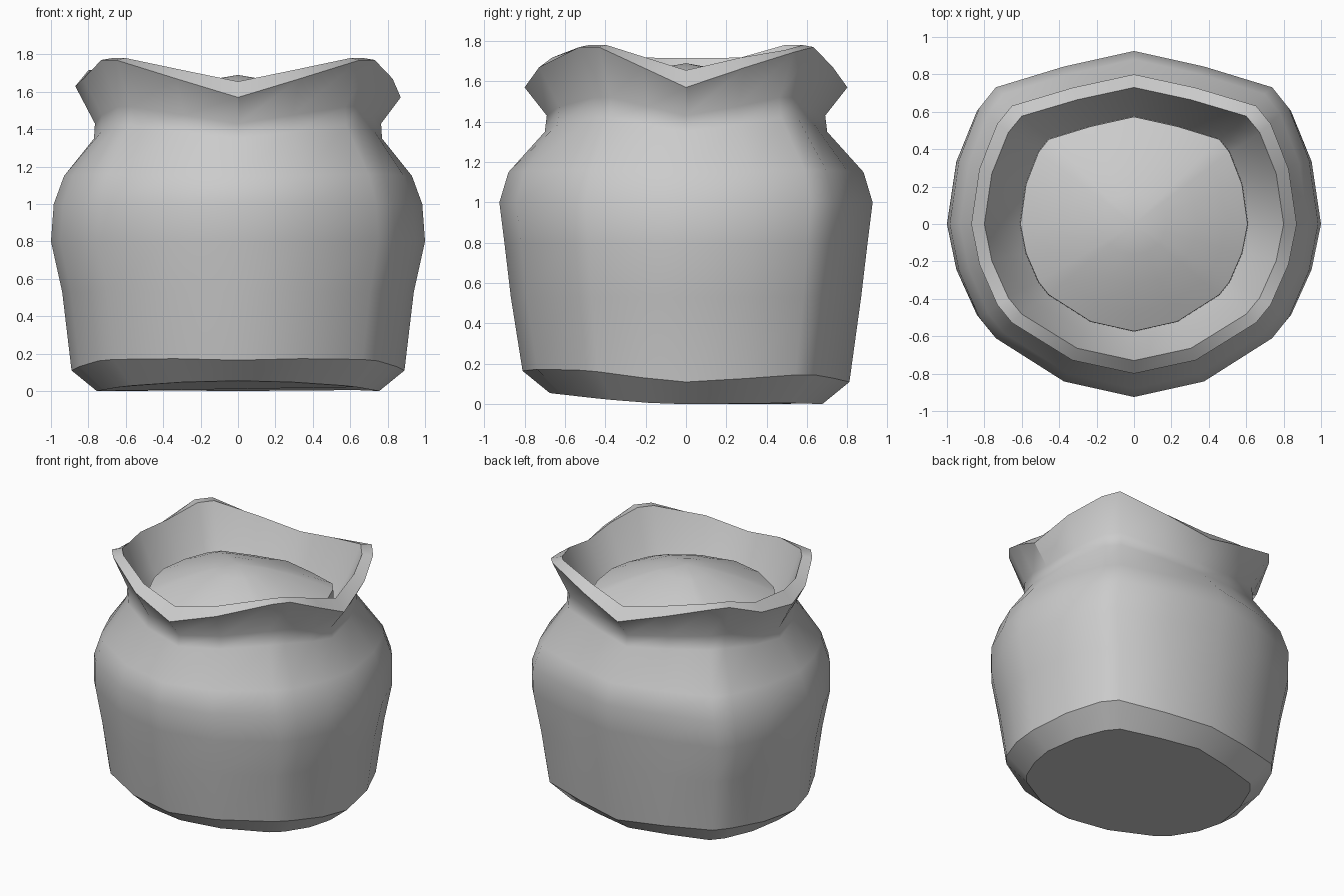
import bpy, bmesh
from math import radians

cube = bpy.data.objects.get("Cube")
if cube:
    bpy.data.objects.remove(cube, do_unlink=True)

mat = bpy.data.materials.new("plain grey cloth")
mat.use_nodes = True
mat.diffuse_color = (0.6, 0.6, 0.6, 1)
mat.node_tree.nodes["Principled BSDF"].inputs["Base Color"].default_value = (0.6, 0.6, 0.6, 1)

# Rounded-square plan, one quarter from back to side: x, back y, front y, corner weight
QUARTER = [(0, 1, 1, 0), (.38, .91, .91, .5), (.75, .79, .66, 1),
           (.84, .67, .54, 1), (.95, .37, .27, .5), (1, 0, 0, 0)]


def plan():
    back_left = [(x, b, w) for x, b, f, w in QUARTER]
    front_left = [(x, -f, w) for x, b, f, w in QUARTER[-2::-1]]
    half = back_left + front_left
    return half + [(-x, y, w) for x, y, w in half[-2:0:-1]]


def ring(bm, rx, ry, z_axis, z_corner, tweak=None):
    verts = []
    for x, y, w in plan():
        z = z_axis + (z_corner - z_axis) * w
        if tweak:
            z += tweak(x, y)
        verts.append(bm.verts.new((x * rx, y * ry, z)))
    return verts


def loft(bm, rings):
    for a, b in zip(rings, rings[1:]):
        n = len(a)
        for i in range(n):
            j = (i + 1) % n
            bm.faces.new((a[j], a[i], b[i], b[j]))


def crease(bm, a, b):
    bm.edges.get((a, b)).smooth = False


def finish(name, bm):
    bmesh.ops.recalc_face_normals(bm, faces=bm.faces)
    mesh = bpy.data.meshes.new(name)
    bm.to_mesh(mesh)
    bm.free()
    mesh.materials.append(mat)
    obj = bpy.data.objects.new(name, mesh)
    bpy.context.collection.objects.link(obj)
    bpy.ops.object.select_all(action='DESELECT')
    obj.select_set(True)
    bpy.context.view_layer.objects.active = obj
    bpy.ops.object.shade_smooth_by_angle(angle=radians(55), keep_sharp_edges=True)


# Uneven parts: raised front of the base, lip sag and a slight fold in one corner
def base_lift(x, y):
    return .055 * max(0, -y) ** 2


def lip_sag(x, y):
    if x > .8 and y > .5:
        return -.025
    return .06 if x < -.98 else 0


# Sack body: base, belly, shoulder, neck, flared lip, inner throat
SECTIONS = [
    (.755, .675, 0, .005, base_lift),
    (.89, .81, .11, .145, base_lift),
    (.94, .868, .53, .53, None),
    (1, .90, .8, .8, None),
    (.985, .925, 1, 1, None),
    (.93, .88, 1.15, 1.16, None),
    (.77, .70, 1.35, 1.42, None),
    (.765, .69, 1.43, 1.52, None),
    (.87, .80, 1.57, 1.77, lip_sag),
    (.80, .73, 1.655, 1.78, lip_sag),
    (.70, .64, 1.47, 1.52, None),
    (.61, .575, 1.36, 1.38, None),
]
bm = bmesh.new()
rings = [ring(bm, *s) for s in SECTIONS]
loft(bm, rings)
bm.faces.new(rings[0])

# Hard edges around the base and at two points of the lip
for r in rings[:2]:
    for i, v in enumerate(r):
        crease(bm, v, r[i - 1])
neck, lip = rings[7], rings[8]
for i in (5, 10):
    crease(bm, neck[i], lip[i])
finish("sack", bm)

# Shallow domed contents filling the mouth, with a short tucked-under edge
bm = bmesh.new()
rings = [ring(bm, .61, .575, 1.36, 1.38)]
for s in (.98, .8, .55, .28):
    z = 1.69 - .2 * s ** 1.5
    rings.append(ring(bm, .62 * s, .585 * s, z, z))
loft(bm, rings)
top = bm.verts.new((0, 0, 1.69))
last = rings[-1]
for i, v in enumerate(last):
    bm.faces.new((v, last[(i + 1) % len(last)], top))
finish("contents", bm)
